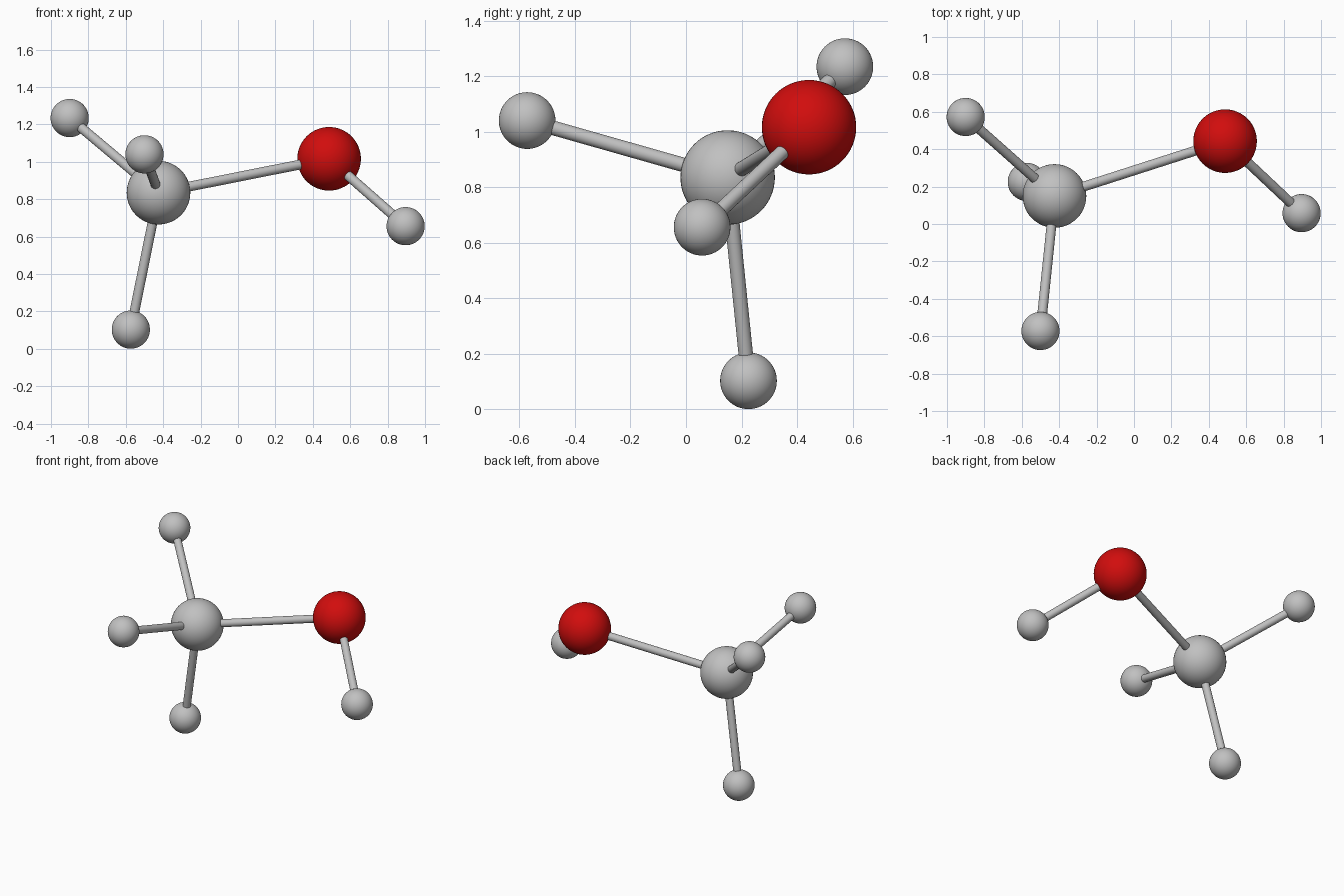
import bpy
from math import radians
from mathutils import Vector

cube = bpy.data.objects.get("Cube")
if cube:
    bpy.data.objects.remove(cube, do_unlink=True)


def make_material(name, colour):
    mat = bpy.data.materials.new(name)
    mat.use_nodes = True
    mat.diffuse_color = colour
    mat.node_tree.nodes["Principled BSDF"].inputs["Base Color"].default_value = colour
    return mat


grey = make_material("light grey", (0.53, 0.53, 0.53, 1))
red = make_material("red", (0.64, 0.004, 0.004, 1))

LARGE, SMALL, ROD = 0.17, 0.102, 0.026


def finish(name, mat):
    obj = bpy.context.object
    obj.name = obj.data.name = name
    obj.data.materials.append(mat)
    bpy.ops.object.shade_smooth_by_angle(angle=radians(40))


def ball(name, centre, radius, mat):
    bpy.ops.mesh.primitive_uv_sphere_add(
        segments=48, ring_count=32, radius=radius, location=centre)
    finish(name, mat)


def rod(name, start, end):
    axis = end - start
    bpy.ops.mesh.primitive_cylinder_add(
        vertices=24, radius=ROD, depth=axis.length, location=(start + end) / 2,
        rotation=axis.to_track_quat("Z", "Y").to_euler())
    finish(name, grey)


# Large hub balls
hub = Vector((-0.425, 0.15, 0.835))
red_hub = Vector((0.487, 0.443, 1.016))
ball("hub_ball", hub, LARGE, grey)
ball("red_ball", red_hub, LARGE, red)
rod("hub_rod", hub, red_hub)

# Small outer balls, each joined to its hub by a rod
outer = {
    "back": (hub, (-0.9, 0.572, 1.234)),
    "front": (hub, (-0.5, -0.572, 1.04)),
    "lower": (hub, (-0.573, 0.225, 0.103)),
    "left": (red_hub, (0.896, 0.058, 0.656)),
}
for name, (centre, tip) in outer.items():
    ball(name + "_ball", tip, SMALL, grey)
    rod(name + "_rod", centre, Vector(tip))
